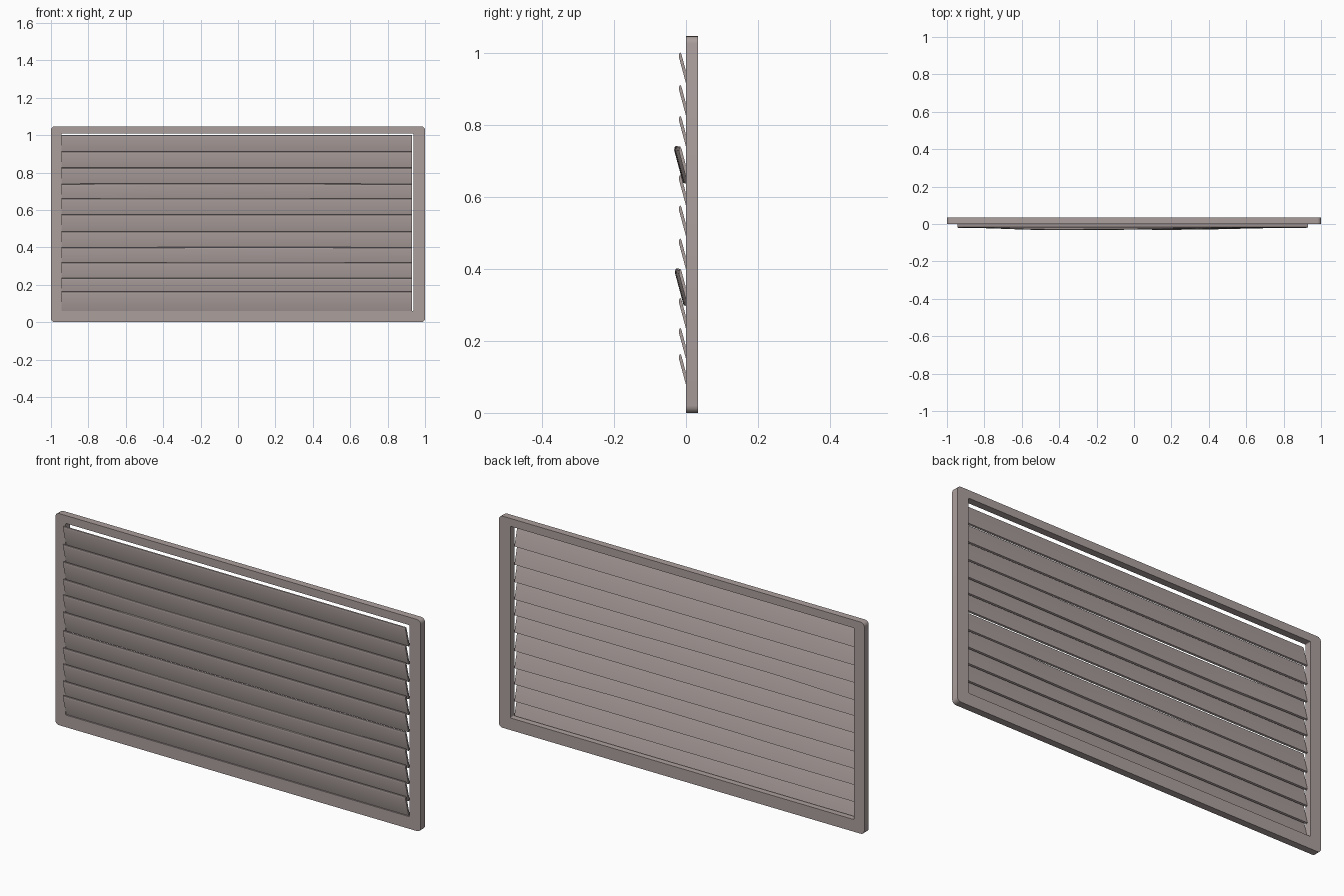
import bpy, bmesh, math

if "Cube" in bpy.data.objects:
    bpy.data.objects.remove(bpy.data.objects["Cube"])

taupe = bpy.data.materials.new("warm grey")
taupe.diffuse_color = (0.41, 0.35, 0.34, 1)
taupe.use_nodes = True
taupe.node_tree.nodes["Principled BSDF"].inputs["Base Color"].default_value = taupe.diffuse_color


def make_object(name, bm, angle=30):
    bmesh.ops.recalc_face_normals(bm, faces=bm.faces)
    me = bpy.data.meshes.new(name)
    bm.to_mesh(me)
    bm.free()
    ob = bpy.data.objects.new(name, me)
    bpy.context.collection.objects.link(ob)
    me.materials.append(taupe)
    bpy.context.view_layer.objects.active = ob
    ob.select_set(True)
    bpy.ops.object.shade_smooth_by_angle(angle=math.radians(angle))
    ob.select_set(False)
    return ob


def rounded_rect(x0, x1, z0, z1, r, n=4):
    pts = []
    for cx, cz, a0 in ((x1 - r, z1 - r, 0), (x0 + r, z1 - r, 90),
                       (x0 + r, z0 + r, 180), (x1 - r, z0 + r, 270)):
        for i in range(n + 1):
            a = math.radians(a0 + 90 * i / n)
            pts.append((cx + r * math.cos(a), cz + r * math.sin(a)))
    return pts


# Frame: rounded outer outline and nearly square inner opening, closed loops bridged
bm = bmesh.new()
outer = rounded_rect(-1, 1, 0, 1.047, 0.02)
inner = rounded_rect(-0.943, 0.938, 0.06, 1.008, 0.004)
loops = [[bm.verts.new((x, y, z)) for x, z in pts]
         for pts, y in ((outer, 0), (outer, 0.034), (inner, 0.034), (inner, 0))]
n = len(outer)
for a, b in zip(loops, loops[1:] + loops[:1]):
    for i in range(n):
        bm.faces.new((a[i], a[(i + 1) % n], b[(i + 1) % n], b[i]))
make_object("frame", bm)


# Slat: leaning profile with a rounded upper lip, swept along x with optional bow
def slat(name, top, bow=0, centre=0):
    profile = [(-0.0200, -0.012), (-0.0185, -0.003), (-0.0155, 0),
               (-0.0125, -0.006), (0.0125, -0.100), (0.0045, -0.103)]
    bm = bmesh.new()
    steps = 16 if bow else 1
    rings = []
    for i in range(steps + 1):
        x = -0.944 + 1.875 * i / steps
        half = (centre + 0.944) if x < centre else (0.931 - centre)
        d = bow * math.cos(math.pi / 2 * (x - centre) / half) ** 2
        rings.append([bm.verts.new((x, y - d, top + z + d * 0.15)) for y, z in profile])
    for a, b in zip(rings, rings[1:]):
        for k in range(6):
            bm.faces.new((a[k], a[(k + 1) % 6], b[(k + 1) % 6], b[k]))
    bm.faces.new(rings[0])
    bm.faces.new(rings[-1])
    make_object(name, bm)


tops = [1.002, 0.912, 0.826, 0.740, 0.662, 0.577, 0.485, 0.400, 0.320, 0.236, 0.164]
bent = {3: (0.013, -0.42), 7: (0.011, 0.2)}
for i, t in enumerate(tops):
    slat(f"slat_{i + 1}", t, *bent.get(i, (0, 0)))
